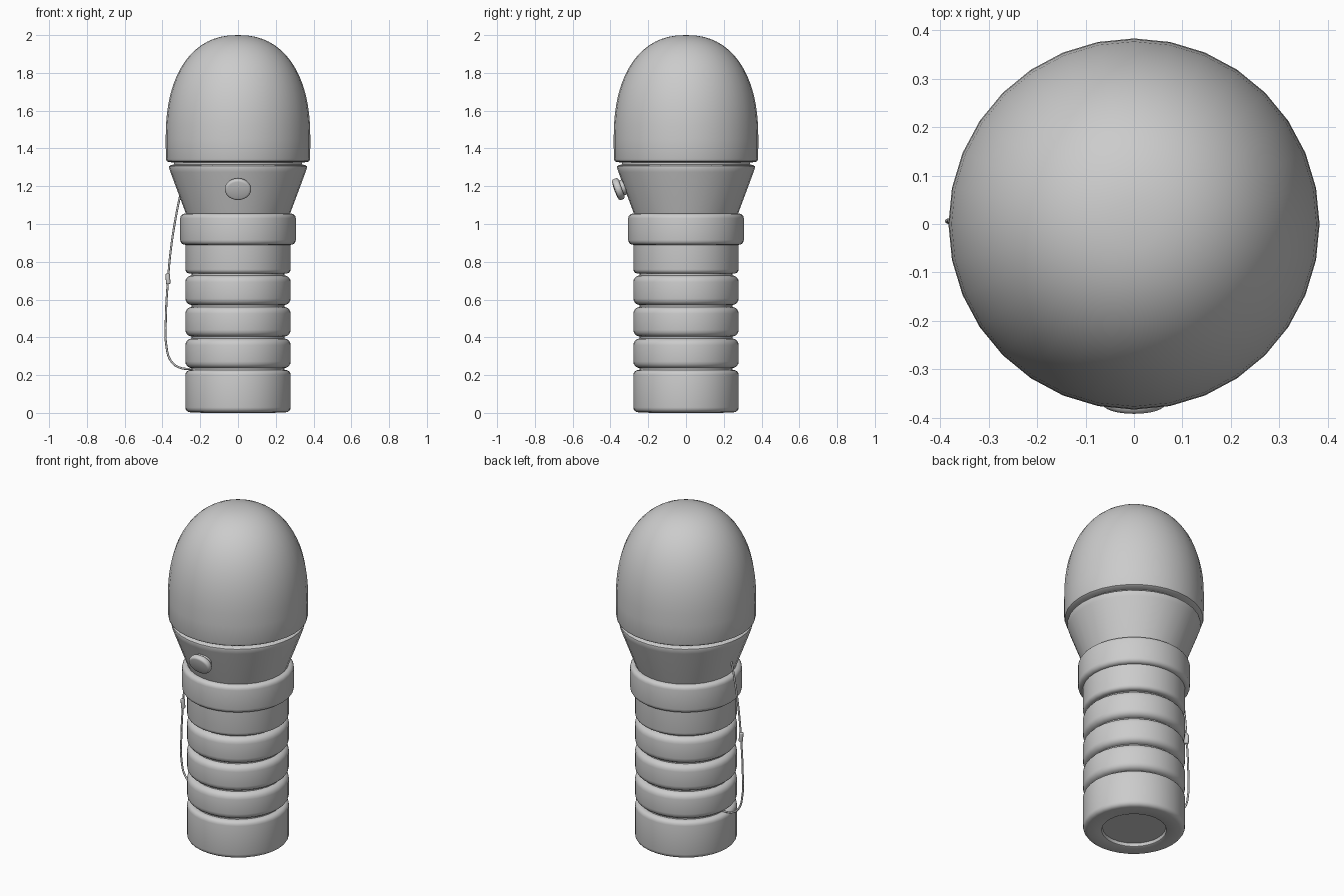
import bpy, bmesh, math
from mathutils import Vector, Matrix

if "Cube" in bpy.data.objects:
    bpy.data.objects.remove(bpy.data.objects["Cube"])

SIDES = 32


def finish(bm, name, angle=40):
    bmesh.ops.remove_doubles(bm, verts=bm.verts, dist=1e-5)
    bmesh.ops.recalc_face_normals(bm, faces=bm.faces)
    me = bpy.data.meshes.new(name)
    bm.to_mesh(me)
    bm.free()
    ob = bpy.data.objects.new(name, me)
    bpy.context.collection.objects.link(ob)
    bpy.ops.object.select_all(action='DESELECT')
    ob.select_set(True)
    bpy.context.view_layer.objects.active = ob
    bpy.ops.object.shade_smooth_by_angle(angle=math.radians(angle))
    return ob


def lathe(name, profile, sides=SIDES, matrix=None):
    """Spin (radius, z) points around the z axis."""
    bm = bmesh.new()
    vs = [bm.verts.new((r, 0, z)) for r, z in profile]
    es = [bm.edges.new(p) for p in zip(vs, vs[1:])]
    bmesh.ops.spin(bm, geom=vs + es, cent=(0, 0, 0), axis=(0, 0, 1),
                   angle=math.tau, steps=sides, use_merge=True)
    if matrix:
        bmesh.ops.transform(bm, matrix=matrix, verts=bm.verts)
    return finish(bm, name)


def rounded(r, z0, z1, b):
    """Outer wall from z0 up to z1 with rounded rims of size b."""
    a = [math.radians(t) for t in (0, 22.5, 45, 67.5, 90)]
    low = [(r - b + b * math.sin(t), z0 + b - b * math.cos(t)) for t in a]
    return low + [(q, z0 + z1 - z) for q, z in reversed(low)]


# Lamp dome: superellipse cap above a straight wall
dome = [(0.33, 1.325), (0.368, 1.328), (0.378, 1.334), (0.382, 1.347)]
for i in range(17):
    t = math.pi / 2 * i / 16
    dome.append((0.383 * max(math.cos(t), 0) ** (2 / 2.3) if i < 16 else 0,
                 1.45 + 0.55 * math.sin(t) ** (2 / 2.3)))
lathe("lamp_dome", dome)

# Flared neck under the dome
lathe("flared_neck", [(0.25, 1.04), (0.274, 1.05), (0.358, 1.275), (0.365, 1.297),
                      (0.364, 1.306), (0.355, 1.312), (0.338, 1.315), (0.338, 1.332)])

# Collar ring
collar = rounded(0.306, 0.89, 1.055, 0.025)
lathe("collar", [(0.262, 0.89)] + collar + [(0.262, 1.055)])

# Ribbed grip with recessed underside
grip = [(0, 0.02), (0.172, 0.02), (0.177, 0.003), (0.182, 0.0)]
grip += rounded(0.279, 0.003, 0.227, 0.026)
for z in (0.237, 0.404, 0.571):
    grip += [(0.245, z - 0.01), (0.245, z)] + rounded(0.279, z, z + 0.157, 0.035)
grip += [(0.245, 0.728), (0.245, 0.738)] + rounded(0.279, 0.738, 0.93, 0.022)[:5]
grip += [(0.279, 0.9)]
lathe("ribbed_grip", grip)

# Push button, normal to the neck's slope
normal = Vector((0, -math.cos(math.radians(20)), -math.sin(math.radians(20))))
frame = normal.to_track_quat('Z', 'Y').to_matrix().to_4x4()
place = (Matrix.Translation((0, -0.33, 1.195)) @ frame
         @ Matrix.Diagonal((1, 0.84, 1, 1)))
lathe("push_button", [(0.05, -0.02), (0.05, 0.012)] + rounded(0.07, 0.012, 0.048, 0.014)
      + [(0.03, 0.051), (0, 0.052)], 24, place)

# Wrist strap: thin curved cord
curve = bpy.data.curves.new("wrist_strap", 'CURVE')
curve.dimensions = '3D'
curve.bevel_depth = 0.0055
curve.bevel_resolution = 2
curve.resolution_u = 6
curve.use_fill_caps = True
path = [(-0.30, 1.18), (-0.325, 1.06), (-0.355, 0.87), (-0.371, 0.70), (-0.382, 0.50),
        (-0.38, 0.36), (-0.355, 0.275), (-0.31, 0.24), (-0.24, 0.232)]
spline = curve.splines.new('BEZIER')
spline.bezier_points.add(len(path) - 1)
for p, (x, z) in zip(spline.bezier_points, path):
    p.co = (x, 0.006, z)
    p.handle_left_type = p.handle_right_type = 'AUTO'
bpy.context.collection.objects.link(bpy.data.objects.new("wrist_strap", curve))

# Sliding bead on the strap
lathe("strap_bead", [(0, -0.028)] + rounded(0.012, -0.028, 0.028, 0.005) + [(0, 0.028)], 12,
      Matrix.Translation((-0.371, 0.006, 0.71)) @ Matrix.Rotation(-0.08, 4, 'Y'))
